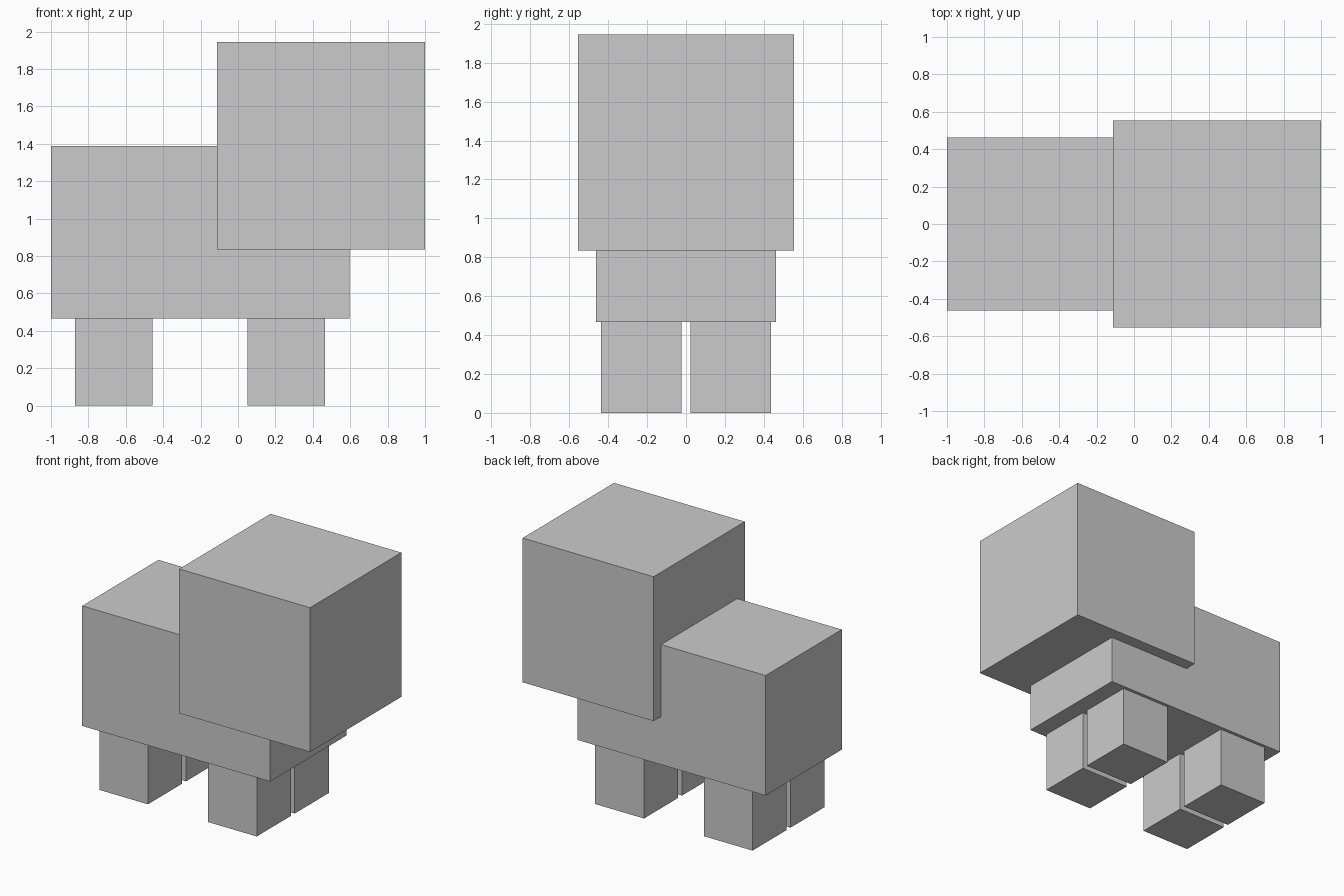
import bpy

if "Cube" in bpy.data.objects:
    bpy.data.objects.remove(bpy.data.objects["Cube"])


def box(name, x, y, z):
    """Axis-aligned box from (min, max) ranges."""
    ranges = (x, y, z)
    bpy.ops.mesh.primitive_cube_add(size=1, location=[(a + b) / 2 for a, b in ranges])
    obj = bpy.context.object
    obj.name = name
    obj.scale = [b - a for a, b in ranges]
    bpy.ops.object.transform_apply(location=True, rotation=False, scale=True)
    return obj


# Torso and oversized head
box("body", (-1.0, 0.597), (-0.462, 0.462), (0.466, 1.388))
box("head", (-0.112, 1.0), (-0.554, 0.554), (0.836, 1.944))

# Four legs: one pair at each end, mirrored across the centre
for end, x in (("rear", (-0.872, -0.458)), ("front", (0.05, 0.466))):
    for side, y in (("right", (-0.438, -0.023)), ("left", (0.023, 0.438))):
        box(f"{end}_{side}_leg", x, y, (0.0, 0.466))
